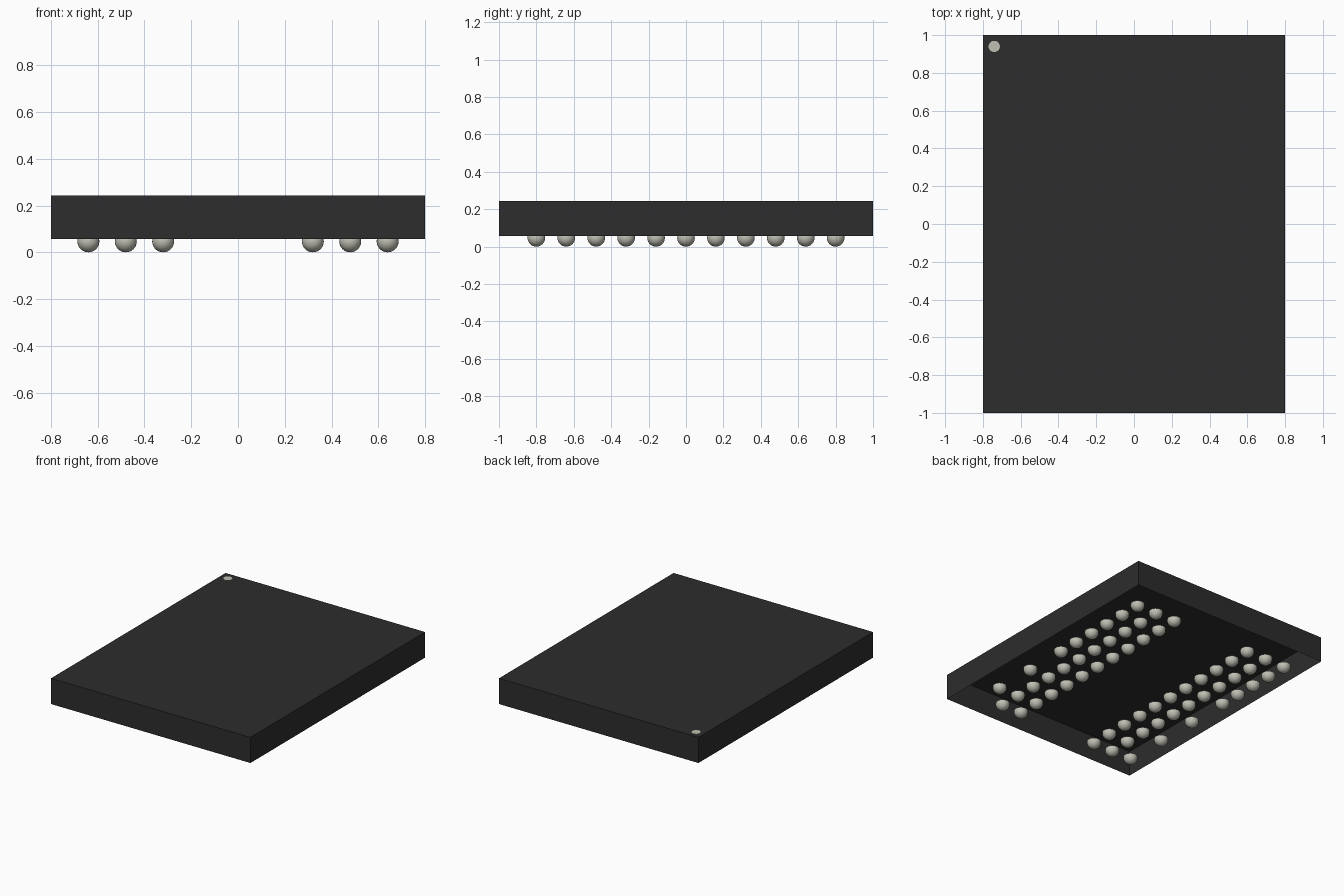
import bpy, bmesh, math
from mathutils import Matrix, Vector

cube = bpy.data.objects.get("Cube")
if cube:
    bpy.data.objects.remove(cube, do_unlink=True)

BOTTOM, TOP = 0.057, 0.243
PITCH, BALL_R = 0.16, 0.047


def material(name, color, roughness):
    mat = bpy.data.materials.new(name)
    mat.use_nodes = True
    mat.diffuse_color = (*color, 1)
    bsdf = mat.node_tree.nodes["Principled BSDF"]
    bsdf.inputs["Base Color"].default_value = (*color, 1)
    bsdf.inputs["Roughness"].default_value = roughness
    return mat


def add_object(name, bm, mat, location=(0, 0, 0)):
    mesh = bpy.data.meshes.new(name)
    bm.to_mesh(mesh)
    bm.free()
    mesh.materials.append(mat)
    obj = bpy.data.objects.new(name, mesh)
    obj.location = location
    bpy.context.collection.objects.link(obj)
    return obj


black = material("black_resin", (0.026, 0.026, 0.026), 0.6)
solder = material("pale_solder", (0.52, 0.52, 0.45), 0.5)

# Package body: a thin shell, open underneath
bm = bmesh.new()
bmesh.ops.create_cube(bm, size=1)
bmesh.ops.transform(bm, verts=bm.verts, matrix=Matrix.Diagonal((1.6, 2, TOP - BOTTOM, 1)))
bm.normal_update()
underside = [f for f in bm.faces if f.normal.z < -0.5]
bmesh.ops.delete(bm, geom=underside, context='FACES_ONLY')
add_object("package_body", bm, black, (0, 0, (TOP + BOTTOM) / 2))

# Corner marker on the top
bm = bmesh.new()
bmesh.ops.create_circle(bm, cap_ends=True, segments=24, radius=0.03)
add_object("corner_marker", bm, solder, (-0.74, 0.94, TOP + 0.001))

# Solder ball, cut off level with the underside of the body
bm = bmesh.new()
bmesh.ops.create_uvsphere(bm, u_segments=24, v_segments=16, radius=BALL_R)
bmesh.ops.bisect_plane(bm, geom=bm.verts[:] + bm.edges[:] + bm.faces[:],
                       plane_co=Vector((0, 0, BOTTOM - BALL_R)),
                       plane_no=Vector((0, 0, 1)), clear_outer=True)
for face in bm.faces:
    face.smooth = True
first_ball = add_object("solder_ball", bm, solder)
ball_mesh = first_ball.data
bpy.data.objects.remove(first_ball)

# Ball grid: three columns per side, with gaps in the outer columns
gaps = {4: (6, 8, 10), -4: (5, 7, 9)}
for column in (-4, -3, -2, 2, 3, 4):
    for row in range(11):
        if row in gaps.get(column, ()):
            continue
        ball = bpy.data.objects.new("solder_ball", ball_mesh)
        ball.location = (column * PITCH, (5 - row) * PITCH, BALL_R)
        bpy.context.collection.objects.link(ball)
